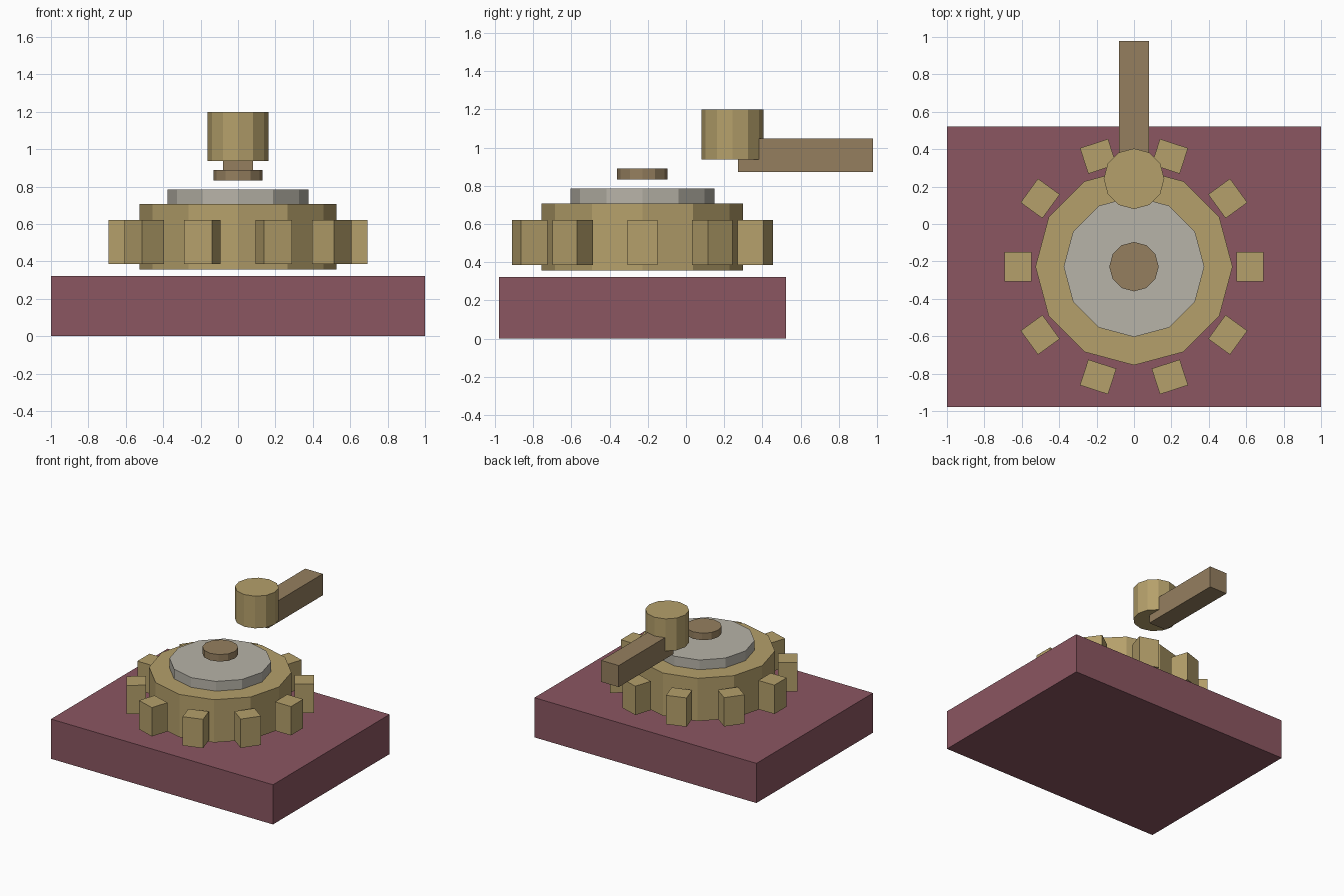
import bpy, bmesh, math
from mathutils import Matrix, Vector

if "Cube" in bpy.data.objects:
    bpy.data.objects.remove(bpy.data.objects["Cube"])


def material(name, rgb):
    m = bpy.data.materials.new(name)
    lin = [((c / 255 + 0.055) / 1.055) ** 2.4 for c in rgb]
    m.diffuse_color = (*lin, 1)
    m.use_nodes = True
    m.node_tree.nodes["Principled BSDF"].inputs["Base Color"].default_value = m.diffuse_color
    return m


MAROON = material("maroon", (139, 86, 97))
BRASS = material("brass", (181, 160, 107))
BROWN = material("brown", (149, 127, 95))
SILVER = material("silver", (183, 179, 168))


def finish(name, bm, mat):
    me = bpy.data.meshes.new(name)
    bm.to_mesh(me)
    bm.free()
    me.materials.append(mat)
    ob = bpy.data.objects.new(name, me)
    bpy.context.collection.objects.link(ob)
    return ob


def box(name, lo, hi, mat, turn=None):
    lo, hi = Vector(lo), Vector(hi)
    bm = bmesh.new()
    bmesh.ops.create_cube(bm, size=1, matrix=Matrix.Translation((lo + hi) / 2)
                          @ Matrix.Diagonal((*(hi - lo), 1)))
    if turn:
        bm.transform(turn)
    return finish(name, bm, mat)


def disc(name, r, y, z0, z1, mat):
    bm = bmesh.new()
    bmesh.ops.create_cone(bm, cap_ends=True, segments=12, radius1=r, radius2=r,
                          depth=z1 - z0,
                          matrix=Matrix.Translation((0, y, (z0 + z1) / 2)))
    return finish(name, bm, mat)


CY = -0.228  # gear axis

# base block
box("base", (-1, -0.978, 0), (1, 0.522, 0.323), MAROON)

# gear stack
disc("gear_body", 0.527, CY, 0.358, 0.706, BRASS)
disc("gear_plate", 0.376, CY, 0.706, 0.785, SILVER)
disc("axle_cap", 0.132, CY, 0.833, 0.89, BROWN)

# ten radial teeth
for i in range(10):
    turn = Matrix.Translation((0, CY, 0)) @ Matrix.Rotation(math.tau * i / 10, 4, 'Z')
    box(f"tooth_{i + 1}", (0.548, -0.079, 0.386), (0.692, 0.079, 0.621), BRASS, turn)

# raised knob and its arm
disc("knob", 0.162, 0.242, 0.938, 1.2, BRASS)
box("arm", (-0.079, 0.272, 0.872), (0.079, 0.978, 1.047), BROWN)
